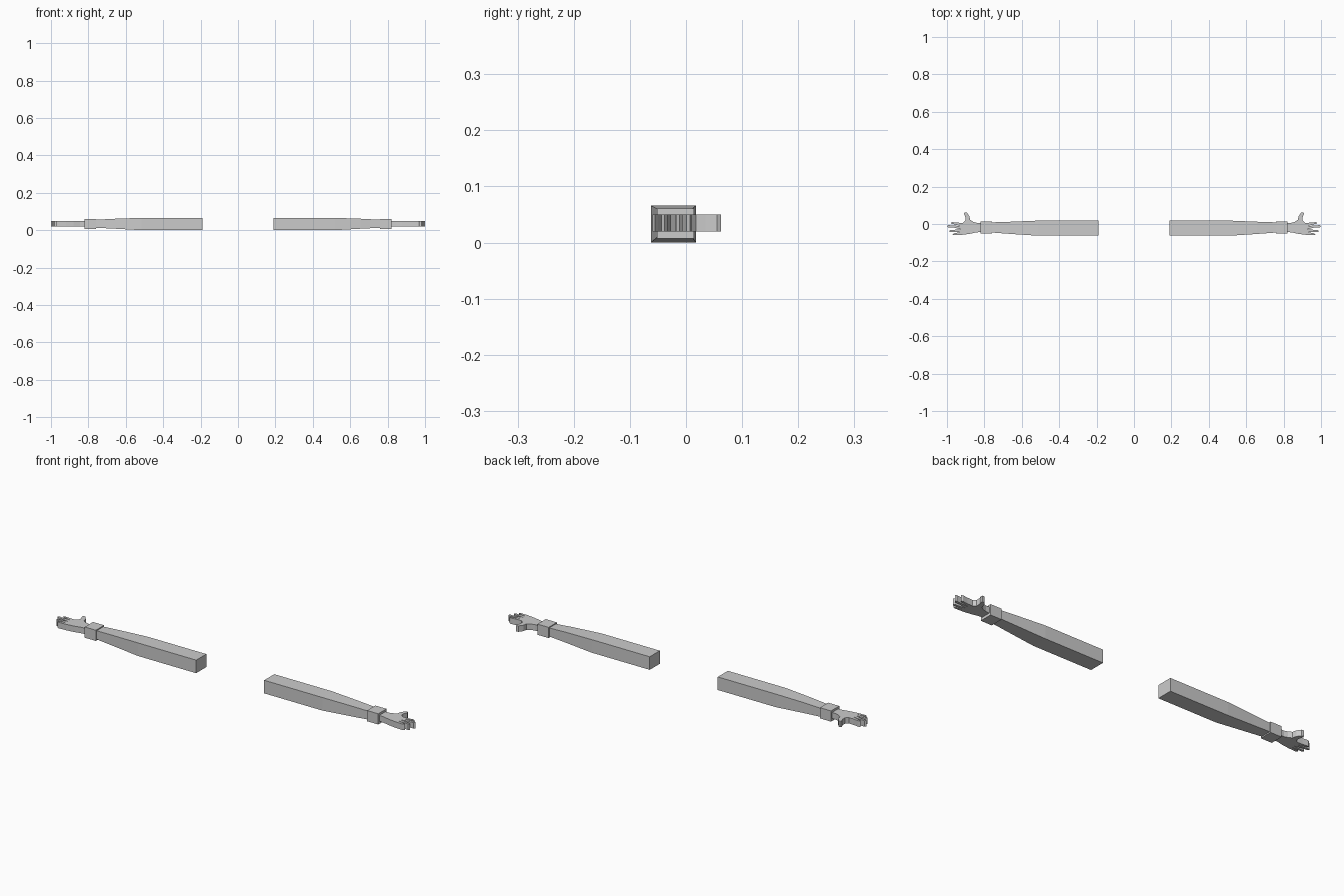
import bpy, bmesh


def finish(name, bm):
    bmesh.ops.recalc_face_normals(bm, faces=bm.faces)
    mesh = bpy.data.meshes.new(name)
    bm.to_mesh(mesh)
    bm.free()
    obj = bpy.data.objects.new(name, mesh)
    bpy.context.collection.objects.link(obj)
    # Left side mirrors the right side
    mirror = obj.modifiers.new("mirror", 'MIRROR')
    mirror.use_axis[0] = True
    mirror.use_mirror_merge = False
    return obj


def loft(name, sections):
    """Rectangular sections along x: (x, y0, y1, z0, z1)."""
    bm = bmesh.new()
    rings = [[bm.verts.new((x, y, z)) for y, z in
              ((y0, z0), (y1, z0), (y1, z1), (y0, z1))]
             for x, y0, y1, z0, z1 in sections]
    for a, b in zip(rings, rings[1:]):
        for i in range(4):
            j = (i + 1) % 4
            bm.faces.new((a[i], a[j], b[j], b[i]))
    bm.faces.new(rings[0])
    bm.faces.new(rings[-1])
    return finish(name, bm)


def slab(name, outline, z0, z1):
    bm = bmesh.new()
    face = bm.faces.new([bm.verts.new((x, y, z0)) for x, y in outline])
    top = bmesh.ops.extrude_face_region(bm, geom=[face])["geom"]
    for v in top:
        if isinstance(v, bmesh.types.BMVert):
            v.co.z = z1
    return finish(name, bm)


# Tapered sleeve
loft("arm", [(0.19, -0.0625, 0.018, 0.0, 0.066),
             (0.515, -0.0625, 0.018, 0.0, 0.066),
             (0.66, -0.053, 0.012, 0.008, 0.061),
             (0.78, -0.044, 0.008, 0.014, 0.055)])

# Wrist cuff
loft("wristband", [(0.758, -0.052, 0.014, 0.007, 0.061),
                   (0.82, -0.052, 0.014, 0.007, 0.061)])

# Flat hand outline: palm, little to index finger, thumb
hand = [(0.81, -0.042), (0.845, -0.045), (0.88, -0.053),
        (0.92, -0.058), (0.962, -0.060), (0.971, -0.055), (0.962, -0.050),
        (0.926, -0.043),
        (0.955, -0.043), (0.982, -0.044), (0.989, -0.038), (0.982, -0.033),
        (0.928, -0.028),
        (0.96, -0.020), (0.993, -0.018), (1.0, -0.012), (0.993, -0.006),
        (0.928, -0.011),
        (0.955, -0.003), (0.975, 0.001), (0.98, 0.007), (0.972, 0.010),
        (0.945, 0.007), (0.915, 0.006),
        (0.902, 0.018), (0.901, 0.035), (0.909, 0.055), (0.905, 0.0625),
        (0.894, 0.061), (0.880, 0.042), (0.876, 0.022),
        (0.858, 0.011), (0.84, 0.006), (0.81, 0.006)]
slab("hand", hand, 0.02, 0.05)
